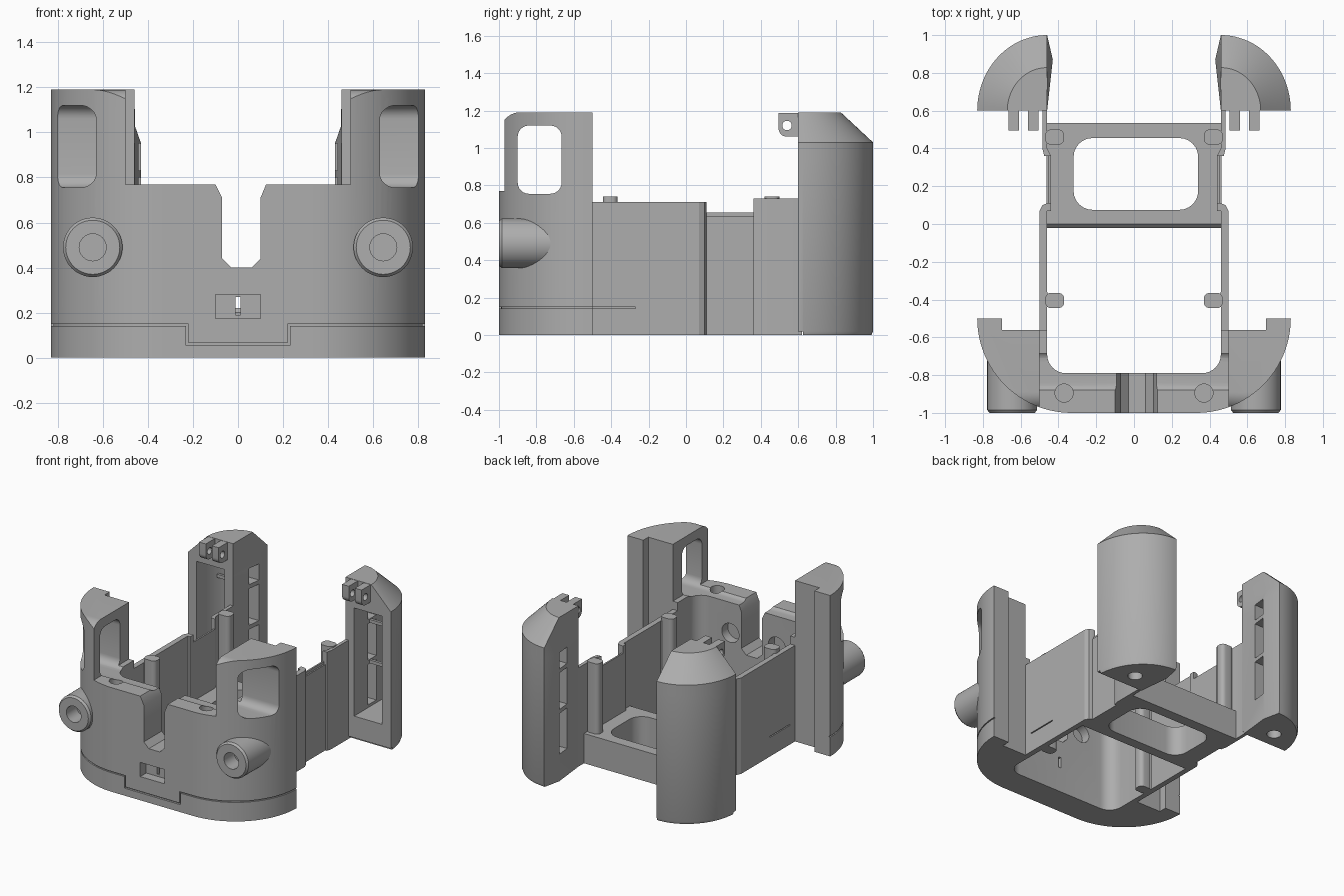
import bpy, bmesh, math

if "Cube" in bpy.data.objects:
    bpy.data.objects.remove(bpy.data.objects["Cube"], do_unlink=True)

grey = bpy.data.materials.new("mid_grey")
grey.use_nodes = True
COLOUR = (0.42, 0.42, 0.42, 1)
grey.diffuse_color = COLOUR
grey.node_tree.nodes["Principled BSDF"].inputs["Base Color"].default_value = COLOUR


def loft(name, loops):
    """Closed solid through loops of equal point count."""
    bm = bmesh.new()
    rings = [[bm.verts.new(p) for p in loop] for loop in loops]
    n = len(rings[0])
    for a, b in zip(rings, rings[1:]):
        for i in range(n):
            j = (i + 1) % n
            bm.faces.new((a[i], a[j], b[j], b[i]))
    bm.faces.new(rings[0][::-1])
    bm.faces.new(rings[-1])
    bmesh.ops.recalc_face_normals(bm, faces=bm.faces)
    mesh = bpy.data.meshes.new(name)
    bm.to_mesh(mesh)
    bm.free()
    mesh.materials.append(grey)
    obj = bpy.data.objects.new(name, mesh)
    bpy.context.collection.objects.link(obj)
    return obj


def prism(name, pts, lo, hi, axis="z"):
    place = {"x": lambda a, b, t: (t, a, b),
             "y": lambda a, b, t: (a, t, b),
             "z": lambda a, b, t: (a, b, t)}[axis]
    return loft(name, [[place(a, b, t) for a, b in pts] for t in (lo, hi)])


def box(name, x, y, z):
    return prism(name, [(x[0], y[0]), (x[1], y[0]), (x[1], y[1]), (x[0], y[1])], *z)


def arc(cx, cy, rx, ry, a0, a1, n=16):
    angles = [math.radians(a0 + (a1 - a0) * i / n) for i in range(n + 1)]
    return [(cx + rx * math.cos(a), cy + ry * math.sin(a)) for a in angles]


def disc(cx, cy, r, n=32):
    return arc(cx, cy, r, r, 0, 360 - 360 / n, n - 1)


def rounded(a0, a1, b0, b1, r):
    pts = []
    corners = ((a1 - r, b0 + r), (a1 - r, b1 - r), (a0 + r, b1 - r), (a0 + r, b0 + r))
    for k, (a, b) in enumerate(corners):
        pts += arc(a, b, r, r, 90 * k - 90, 90 * k, 6)
    return pts


def mirrored(pts):
    return [(-x, y) for x, y in reversed(pts)]


def finish(obj, cuts=(), mirror=False):
    """Cut, mirror across the centre line, bake and shade."""
    for cutter in cuts:
        cutter.hide_render = True
        mod = obj.modifiers.new("cut", "BOOLEAN")
        mod.operation, mod.solver, mod.object = "DIFFERENCE", "EXACT", cutter
    if mirror:
        obj.modifiers.new("mirror", "MIRROR")
    graph = bpy.context.evaluated_depsgraph_get()
    mesh = bpy.data.meshes.new_from_object(obj.evaluated_get(graph))
    obj.modifiers.clear()
    obj.data = mesh
    for cutter in cuts:
        bpy.data.objects.remove(cutter, do_unlink=True)
    bpy.ops.object.select_all(action="DESELECT")
    obj.select_set(True)
    bpy.context.view_layer.objects.active = obj
    bpy.ops.object.shade_smooth_by_angle(angle=math.radians(30))
    return obj


# Front body: curved outside, open in the middle, raised wings
outer = arc(0.33, -0.5, 0.5, 0.5, -90, 0, 24)
inner = [(0.7, -0.5), (0.7, -0.56), (0.46, -0.56)] + arc(0.36, -0.69, 0.1, 0.1, 0, -90, 8)
half = outer + inner
body = prism("front_body", half + mirrored(half), 0, 1.19)

cuts = [box("cut", (-0.5, 0.5), (-1.1, -0.4), (0.77, 1.3))]
# Rounded front edge on top of the wings
edge = arc(-0.89, 1.09, 0.1, 0.1, 90, 180, 10)
cuts.append(prism("cut", edge + [(-1.2, 1.09), (-1.2, 1.3), (-0.89, 1.3)], -1, 1, "x"))
# Wing windows
cuts.append(prism("cut", rounded(-0.9, -0.665, 0.755, 1.12, 0.06), -1, 1, "x"))
# Centre notch with eased corners
notch = [(-0.03, 0.4), (0.06, 0.4), (0.1, 0.44), (0.1, 0.71), (0.125, 0.77), (0.125, 0.9),
         (-0.1, 0.9), (-0.1, 0.77), (-0.07, 0.71), (-0.07, 0.44)]
cuts.append(prism("cut", notch, -1.1, -0.7, "y"))
# Port recess with a slit through the wall
cuts.append(box("cut", (-0.1, 0.1), (-1.1, -0.93), (0.175, 0.28)))
cuts.append(box("cut", (-0.01, 0.01), (-0.95, -0.7), (0.19, 0.27)))
# Parting groove round the base
band = arc(0.33, -0.5, 0.52, 0.52, -90, 0, 24) + arc(0.33, -0.5, 0.49, 0.49, 0, -90, 24)
band = [(0.23, -1.02)] + band + [(0.23, -0.99)]
for shape in (band, mirrored(band)):
    cuts.append(prism("cut", shape, 0.141, 0.15))
for s in (-1, 1):
    xs = sorted((s * 0.22, s * 0.23))
    cuts.append(box("cut", xs, (-1.02, -0.985), (0.055, 0.15)))
    # Screw holes on top and round recesses on the inner wall
    cuts.append(prism("cut", disc(s * 0.37, -0.895, 0.048), 0.6, 0.9))
    cuts.append(prism("cut", disc(s * 0.19, 0.53, 0.07), -0.86, -0.7, "y"))
    # Blind bores behind the round bosses
    cuts.append(prism("cut", disc(s * 0.645, 0.49, 0.06), -1.1, -0.88, "y"))
cuts.append(box("cut", (-0.22, 0.22), (-1.02, -0.985), (0.055, 0.066)))
finish(body, cuts)

# Round bosses on the front corners
boss = loft("boss", [[(x, y, z) for x, z in disc(0.645, 0.49, r, 48)]
                     for y, r in ((-1, 0.12), (-0.985, 0.132), (-0.6, 0.132))])
finish(boss, [prism("cut", disc(0.645, 0.49, 0.06), -1.1, -0.88, "y")], True)

# Side walls, stepped in height and offset toward the back
wall = box("side_wall", (0.46, 0.5), (-0.57, 0.07), (0, 0.71))
finish(wall, [box("cut", (0.49, 0.6), (-0.5, -0.27), (0.141, 0.149))], True)
jog = [(0.44, 0.07), (0.5, 0.07), (0.485, 0.1), (0.46, 0.11), (0.44, 0.11)]
finish(prism("wall_jog", jog, 0, 0.71), mirror=True)
finish(box("low_wall", (0.44, 0.462), (0.1, 0.36), (0, 0.635)), mirror=True)
finish(box("low_wall_lip", (0.44, 0.452), (0.1, 0.36), (0.635, 0.655)), mirror=True)
rear = [(0.44, 0.36), (0.475, 0.36), (0.485, 0.4), (0.485, 0.62), (0.46, 0.62), (0.46, 0.4)]
finish(prism("rear_wall", rear, 0, 0.73), mirror=True)

# Upright guide ribs inside the walls
for name, y in (("front_guide", -0.405), ("rear_guide", 0.46)):
    finish(prism(name, rounded(0.37, 0.47, y - 0.04, y + 0.04, 0.03), 0, 0.74), mirror=True)
gusset = [(0.46, -0.5), (0.46, -0.44), (0.43, -0.4), (0.46, -0.36), (0.48, -0.4)]
finish(prism("guide_gusset", gusset, 0, 0.71), mirror=True)

# Rear tie plate with a rounded opening
tie = [(-0.02, 0.02), (0, 0), (0.535, 0), (0.535, 0.22), (0, 0.22), (-0.02, 0.2)]
plate = prism("tie_plate", tie, -0.46, 0.46, "x")
finish(plate, [prism("cut", rounded(-0.32, 0.34, 0.075, 0.455, 0.1), -0.1, 0.5)])


# Rear columns: quarter round with a sloped cap and an inner ridge
def column_loop(z, scale, ridge):
    pts = [(0.46, 0.6)] + arc(0.46, 0.6, 0.37 * scale, 0.4 * scale, 0, 90, 24)
    pts.append((ridge, 0.6 + 0.27 * scale))
    return [(x, y, z) for x, y in pts]


column = loft("rear_column", [column_loop(0, 0.98, 0.432), column_loop(0.02, 1, 0.43),
                              column_loop(0.95, 1, 0.43), column_loop(1.03, 1, 0.458),
                              column_loop(1.19, 0.57, 0.459)])
hollow = [(0.53, 0.5), (0.76, 0.5)] + arc(0.53, 0.62, 0.23, 0.31, 0, 90, 16)
cuts = [prism("cut", hollow, 0.18, 0.98),
        prism("cut", disc(0.62, 0.75, 0.05), -0.1, 0.1),
        box("cut", (0.4, 0.9), (0.5, 0.625), (-0.1, 0.02))]
for z in ((0.2, 0.5), (0.53, 0.8), (0.83, 0.95)):
    cuts.append(box("cut", (0.35, 0.56), (0.76, 0.86), z))
finish(column, cuts, True)

# Thin ribs across the column hollow
for z in (0.515, 0.815):
    finish(box("column_rib", (0.5, 0.72), (0.78, 0.8), (z - 0.012, z + 0.012)), mirror=True)

# Pierced hinge lugs on the column tops
profile = [(0.63, 1.06), (0.63, 1.188), (0.495, 1.188)] + arc(0.54, 1.105, 0.045, 0.045, 180, 270, 8)
for name, x in (("inner_lug", 0.505), ("outer_lug", 0.61)):
    lug = prism(name, profile, x, x + 0.055, "x")
    finish(lug, [prism("cut", disc(0.54, 1.12, 0.025, 20), 0.4, 0.8, "x")], True)
